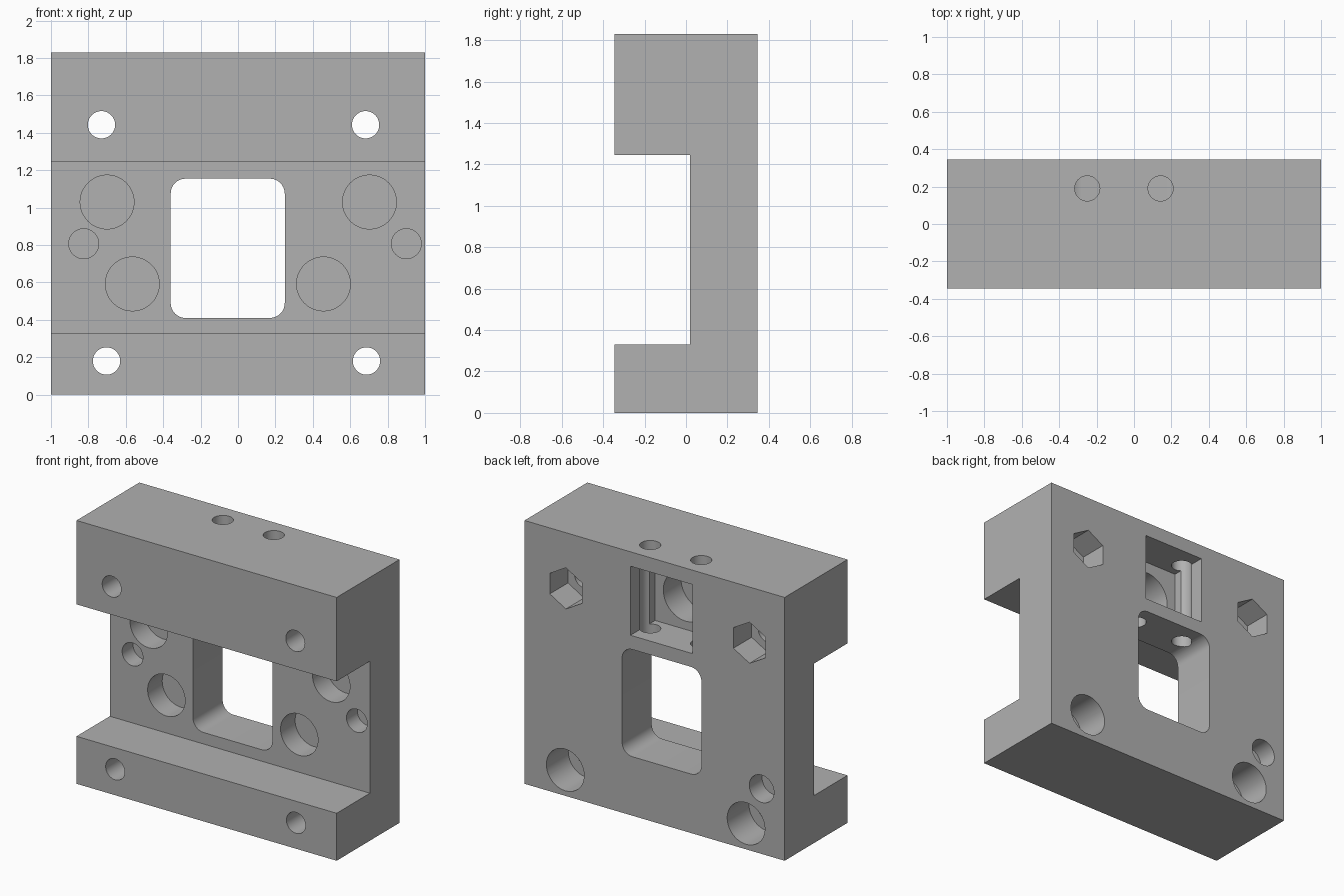
import bpy, bmesh, math
from mathutils import Vector

if "Cube" in bpy.data.objects:
    bpy.data.objects.remove(bpy.data.objects["Cube"], do_unlink=True)

FRONT, BACK, RECESS, TOP = -0.345, 0.345, 0.02, 1.83

metal = bpy.data.materials.new("plain_grey_metal")
metal.use_nodes = True
grey = (0.44, 0.44, 0.44, 1)
metal.diffuse_color = grey
metal.node_tree.nodes["Principled BSDF"].inputs["Base Color"].default_value = grey


def prism(name, outline, axis, start, end):
    """Extrude a 2D outline along an axis; the outline uses the other two axes."""
    def place(p, d):
        return {"x": (d, p[0], p[1]), "y": (p[0], d, p[1]), "z": (p[0], p[1], d)}[axis]
    bm = bmesh.new()
    face = bm.faces.new([bm.verts.new(place(p, start)) for p in outline])
    grown = bmesh.ops.extrude_face_region(bm, geom=[face])["geom"]
    shift = Vector(place((0, 0), end - start))
    bmesh.ops.translate(bm, vec=shift,
                        verts=[v for v in grown if isinstance(v, bmesh.types.BMVert)])
    bmesh.ops.recalc_face_normals(bm, faces=bm.faces)
    mesh = bpy.data.meshes.new(name)
    bm.to_mesh(mesh)
    bm.free()
    mesh.materials.append(metal)
    obj = bpy.data.objects.new(name, mesh)
    bpy.context.collection.objects.link(obj)
    return obj


def ring(u, v, radius, sides=48, turn=0.0):
    steps = [turn + math.tau * i / sides for i in range(sides)]
    return [(u + radius * math.cos(a), v + radius * math.sin(a)) for a in steps]


def rounded_rect(u0, u1, v0, v1, radius, steps=8):
    corners = [(u1, v1), (u0, v1), (u0, v0), (u1, v0)]
    points = []
    for i, (u, v) in enumerate(corners):
        cu = u - math.copysign(radius, u - (u0 + u1) / 2)
        cv = v - math.copysign(radius, v - (v0 + v1) / 2)
        for s in range(steps + 1):
            a = (i + s / steps) * math.pi / 2
            points.append((cu + radius * math.cos(a), cv + radius * math.sin(a)))
    return points


# Channel-shaped block
block = prism("channel_block", [
    (FRONT, 0), (BACK, 0), (BACK, TOP), (FRONT, TOP),
    (FRONT, 1.247), (RECESS, 1.247), (RECESS, 0.33), (FRONT, 0.33)], "x", -1, 1)

cutters = []


def cut(name, outline, axis, start, end):
    cutters.append(prism(name + "_cutter", outline, axis, start, end))


# Central window and rear pocket with a blind bore in its floor
cut("window", rounded_rect(-0.36, 0.25, 0.41, 1.155, 0.08), "y", -0.1, 0.5)
cut("pocket", [(-0.29, 1.25), (0.185, 1.25), (0.185, 1.73), (-0.29, 1.73)], "y", 0.075, 0.5)
cut("pocket_bore", ring(-0.05, 1.48, 0.172), "y", -0.12, 0.2)

# Bolt holes: hexagon recesses above, counterbores below
for x, z in [(-0.73, 1.443), (0.682, 1.443)]:
    cut("bolt_hole", ring(x, z, 0.073), "y", -0.5, 0.5)
    cut("nut_recess", ring(x, z, 0.143, 6, math.pi / 6), "y", BACK - 0.2, 0.5)
for x, z in [(-0.703, 0.18), (0.687, 0.18)]:
    cut("bolt_hole", ring(x, z, 0.073), "y", -0.5, 0.5)
    cut("counterbore", ring(x, z, 0.145), "y", BACK - 0.24, 0.5)

# Blind magnet and pin holes in the recessed face
for x, z in [(-0.7, 1.03), (0.703, 1.03), (-0.565, 0.592), (0.457, 0.592)]:
    cut("magnet_hole", ring(x, z, 0.144), "y", -0.1, RECESS + 0.16)
for x in (-0.825, 0.9):
    cut("pin_hole", ring(x, 0.807, 0.08), "y", -0.1, RECESS + 0.12)

# Blind hole in the back
cut("rear_pin_hole", ring(-0.823, 0.453, 0.095), "y", BACK - 0.14, 0.5)

# Vertical holes from the top, through the pocket, into the window
for x in (-0.25, 0.142):
    cut("vertical_hole", ring(x, 0.19, 0.067), "z", 1.0, 2.0)

# Apply the cuts
bpy.ops.object.select_all(action="DESELECT")
bpy.context.view_layer.objects.active = block
block.select_set(True)
for cutter in cutters:
    cutter.hide_render = True
    mod = block.modifiers.new(cutter.name, "BOOLEAN")
    mod.operation = "DIFFERENCE"
    mod.solver = "EXACT"
    mod.object = cutter
    bpy.ops.object.modifier_apply(modifier=mod.name)
    bpy.data.objects.remove(cutter, do_unlink=True)

bpy.ops.object.shade_smooth_by_angle(angle=math.radians(30))
